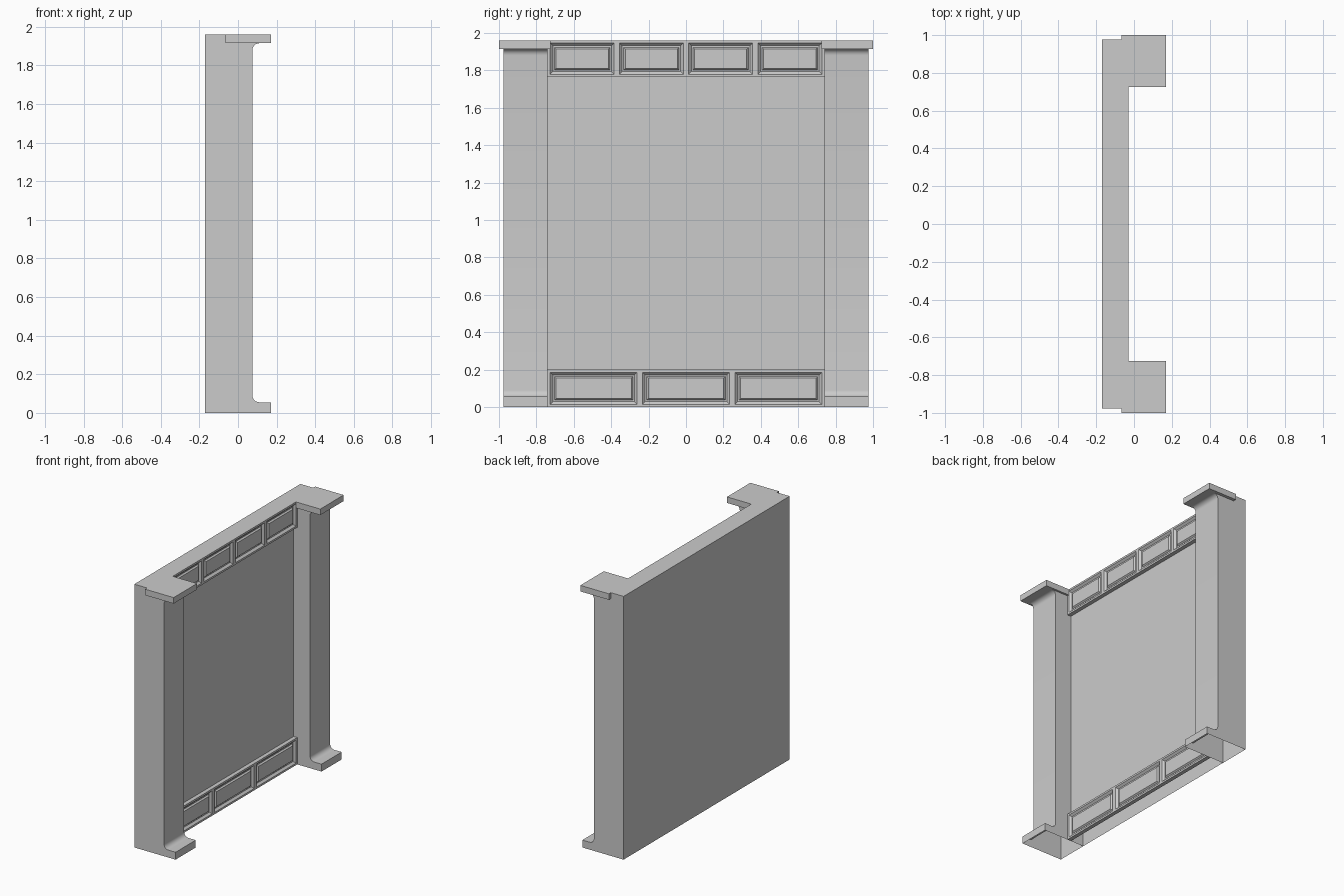
import bpy, bmesh, math

cube = bpy.data.objects.get("Cube")
if cube:
    bpy.data.objects.remove(cube, do_unlink=True)

grey = bpy.data.materials.new("plain_grey")
grey.use_nodes = True
COLOUR = (0.6, 0.6, 0.6, 1)
grey.diffuse_color = COLOUR
grey.node_tree.nodes["Principled BSDF"].inputs["Base Color"].default_value = COLOUR

BACK, SLAB, BAND, PILLAR, FRONT = -0.17, -0.06, -0.03, 0.075, 0.17
TOP, INNER, OUTER = 1.96, 0.74, 0.98


def finish(bm, name):
    mesh = bpy.data.meshes.new(name)
    bm.to_mesh(mesh)
    bm.free()
    mesh.materials.append(grey)
    obj = bpy.data.objects.new(name, mesh)
    bpy.context.collection.objects.link(obj)
    return obj


def add_box(bm, lo, hi):
    verts = bmesh.ops.create_cube(bm, size=1)["verts"]
    for v in verts:
        v.co = [(a + b) / 2 + c * (b - a) for a, b, c in zip(lo, hi, v.co)]


def drop_faces(bm, test):
    bm.normal_update()
    faces = [f for f in bm.faces if test(f)]
    bmesh.ops.delete(bm, geom=faces, context="FACES")


# Main wall, hollow underneath
bm = bmesh.new()
add_box(bm, (BACK, -INNER, 0), (SLAB, INNER, TOP))
drop_faces(bm, lambda f: f.normal.z < -0.9 or abs(f.normal.y) > 0.9)
finish(bm, "wall_panel")


# Bands of framed panels with raised centres
def band(name, z0, z1, count):
    bm = bmesh.new()
    step = 2 * INNER / count
    for i in range(count):
        y = -INNER + i * step
        add_box(bm, (SLAB, y, z0), (BAND, y + step, z1))
    drop_faces(bm, lambda f: abs(f.normal.y) > 0.9 or f.normal.x < -0.9)
    bmesh.ops.remove_doubles(bm, verts=bm.verts, dist=0.0001)
    bm.normal_update()
    fronts = [f for f in bm.faces if f.normal.x > 0.9]
    for width, depth in ((0.02, 0), (0.02, -0.015), (0.012, 0), (0.012, 0.01)):
        bmesh.ops.inset_individual(bm, faces=fronts, thickness=width, depth=depth)
    finish(bm, name)


band("upper_band", 1.765, TOP, 4)
band("lower_band", 0, 0.2, 3)


# Pillars with a projecting foot and curved junctions
def pillar_profile():
    r, foot, cap = 0.035, 0.055, 1.915
    pts = [(BACK, 0), (FRONT, 0), (FRONT, foot)]
    arc = [math.radians(15 * i) for i in range(7)]
    cx = PILLAR + r
    pts += [(cx - r * math.sin(a), foot + r - r * math.cos(a)) for a in arc]
    pts += [(cx - r * math.cos(a), cap - r + r * math.sin(a)) for a in arc]
    return pts + [(cx, TOP), (BACK, TOP)]


for side, label in ((1, "left"), (-1, "right")):
    bm = bmesh.new()
    face = bm.faces.new([bm.verts.new((x, side * INNER, z)) for x, z in pillar_profile()])
    ext = bmesh.ops.extrude_face_region(bm, geom=[face], use_keep_orig=True)["geom"]
    for v in ext:
        if isinstance(v, bmesh.types.BMVert):
            v.co.y = side * (OUTER - 0.003)
    bmesh.ops.recalc_face_normals(bm, faces=bm.faces)
    drop_faces(bm, lambda f: f.normal.z < -0.99 and f.calc_center_median().z < 0.01)
    obj = finish(bm, label + "_pillar")
    bpy.ops.object.select_all(action="DESELECT")
    obj.select_set(True)
    bpy.context.view_layer.objects.active = obj
    bpy.ops.object.shade_smooth_by_angle(angle=math.radians(30))

    # Cap slab on top of the pillar
    bm = bmesh.new()
    ys = sorted((side * 0.725, side * 1.0))
    add_box(bm, (-0.065, ys[0], 1.915), (FRONT, ys[1], TOP))
    finish(bm, label + "_cap")
